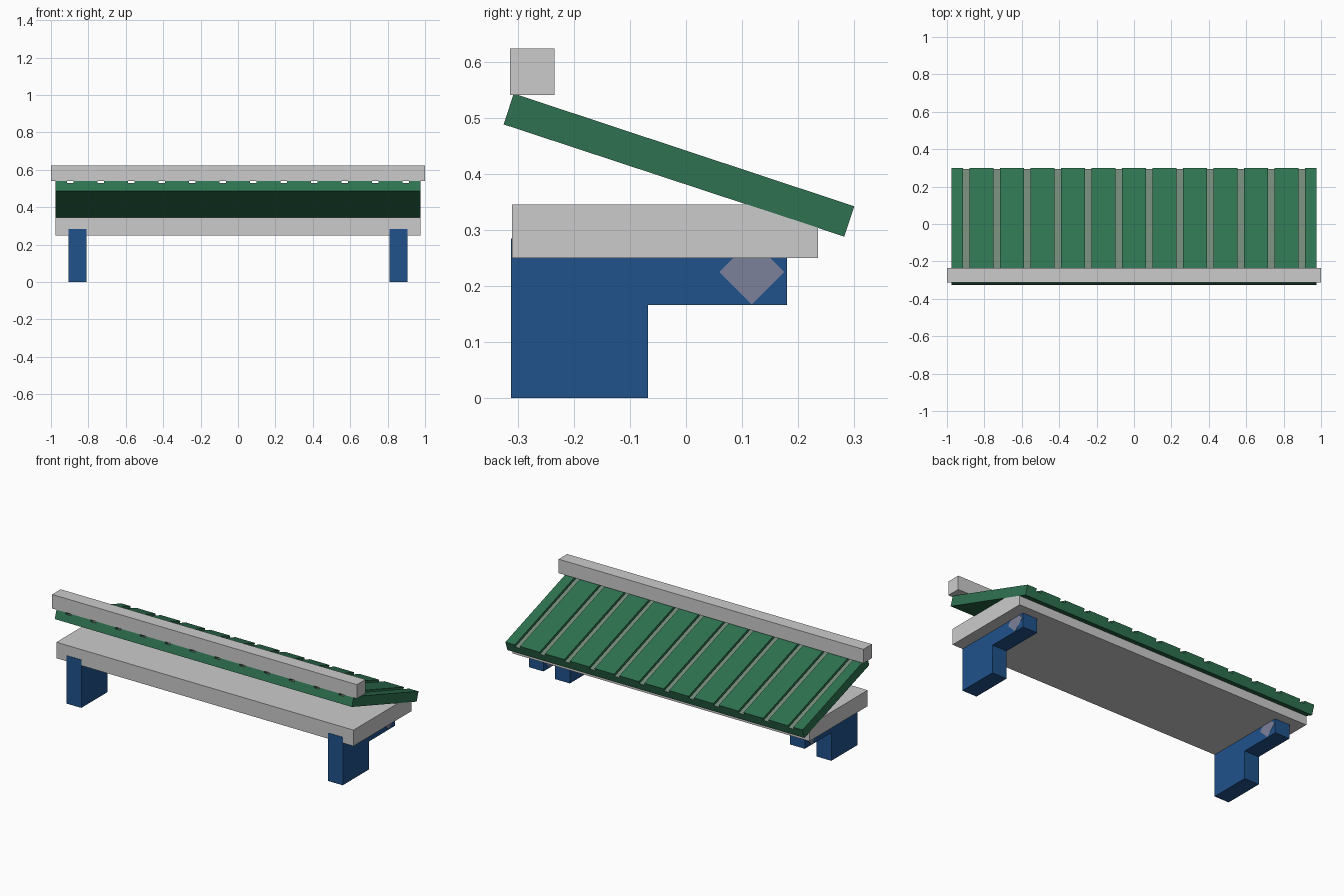
import bpy, bmesh
from mathutils import Vector

if "Cube" in bpy.data.objects:
    bpy.data.objects.remove(bpy.data.objects["Cube"])


def material(name, rgb):
    m = bpy.data.materials.new(name)
    m.diffuse_color = (*rgb, 1)
    m.use_nodes = True
    m.node_tree.nodes["Principled BSDF"].inputs["Base Color"].default_value = m.diffuse_color
    return m


GREEN = material("green", (0.028, 0.17, 0.082))
PALE = material("pale_green", (0.17, 0.25, 0.19))
BLUE = material("blue", (0.014, 0.085, 0.26))
BLUE_GREY = material("blue_grey", (0.2, 0.22, 0.32))


def prism(name, profile, x0, x1, mat=None):
    """Extrude a (y, z) profile along x."""
    bm = bmesh.new()
    face = bm.faces.new([bm.verts.new((x0, y, z)) for y, z in profile])
    ext = bmesh.ops.extrude_face_region(bm, geom=[face])
    verts = [v for v in ext["geom"] if isinstance(v, bmesh.types.BMVert)]
    bmesh.ops.translate(bm, verts=verts, vec=(x1 - x0, 0, 0))
    bmesh.ops.recalc_face_normals(bm, faces=bm.faces[:])
    me = bpy.data.meshes.new(name)
    bm.to_mesh(me)
    bm.free()
    ob = bpy.data.objects.new(name, me)
    bpy.context.collection.objects.link(ob)
    if mat:
        me.materials.append(mat)
    return ob


def rect(y0, y1, z0, z1):
    return [(y0, z0), (y1, z0), (y1, z1), (y0, z1)]


# Top rail and main deck (deck's rear corner meets the sloping panel)
prism("top_rail", rect(-0.314, -0.234, 0.54, 0.623), -1, 1)
prism("deck", [(-0.31, 0.25), (0.235, 0.25), (0.235, 0.304), (0.11, 0.345), (-0.31, 0.345)],
      -0.975, 0.975)

# Sloping panel: base sheet with raised slats and pale grooves between them
top_f, top_b = Vector((-0.307, 0.543)), Vector((0.30, 0.342))
bot_f, bot_b = Vector((-0.325, 0.488)), Vector((0.282, 0.288))
T = 0.28
mid_f, mid_b = top_f.lerp(bot_f, T), top_b.lerp(bot_b, T)
prism("panel_base", [bot_f, bot_b, mid_b, mid_f], -0.975, 0.975, GREEN)

STRIPES, PITCH, HALF = 12, 0.163, 0.0175
centres = [(i - (STRIPES - 1) / 2) * PITCH for i in range(STRIPES)]
edges = [-0.975] + [c + s * HALF for c in centres for s in (-1, 1)] + [0.975]
for i in range(0, len(edges), 2):
    prism("panel_slat", [mid_f, mid_b, top_b, top_f], edges[i], edges[i + 1], GREEN)
up = (top_f - bot_f).normalized() * 0.001
for c in centres:
    prism("groove_strip", [mid_f, mid_b, mid_b + up, mid_f + up], c - HALF, c + HALF, PALE)

# Two stepped brackets, each with a four-sided peg
for s in (-1, 1):
    x0, x1 = sorted((s * 0.81, s * 0.906))
    prism("leg", [(-0.312, 0), (-0.068, 0), (-0.068, 0.166), (0.18, 0.166),
                  (0.18, 0.285), (-0.312, 0.285)], x0, x1, BLUE)
    prism("leg_peg", [(0.117, 0.167), (0.175, 0.225), (0.117, 0.283), (0.059, 0.225)],
          x0 - 0.001, x1 + 0.001, BLUE_GREY)
